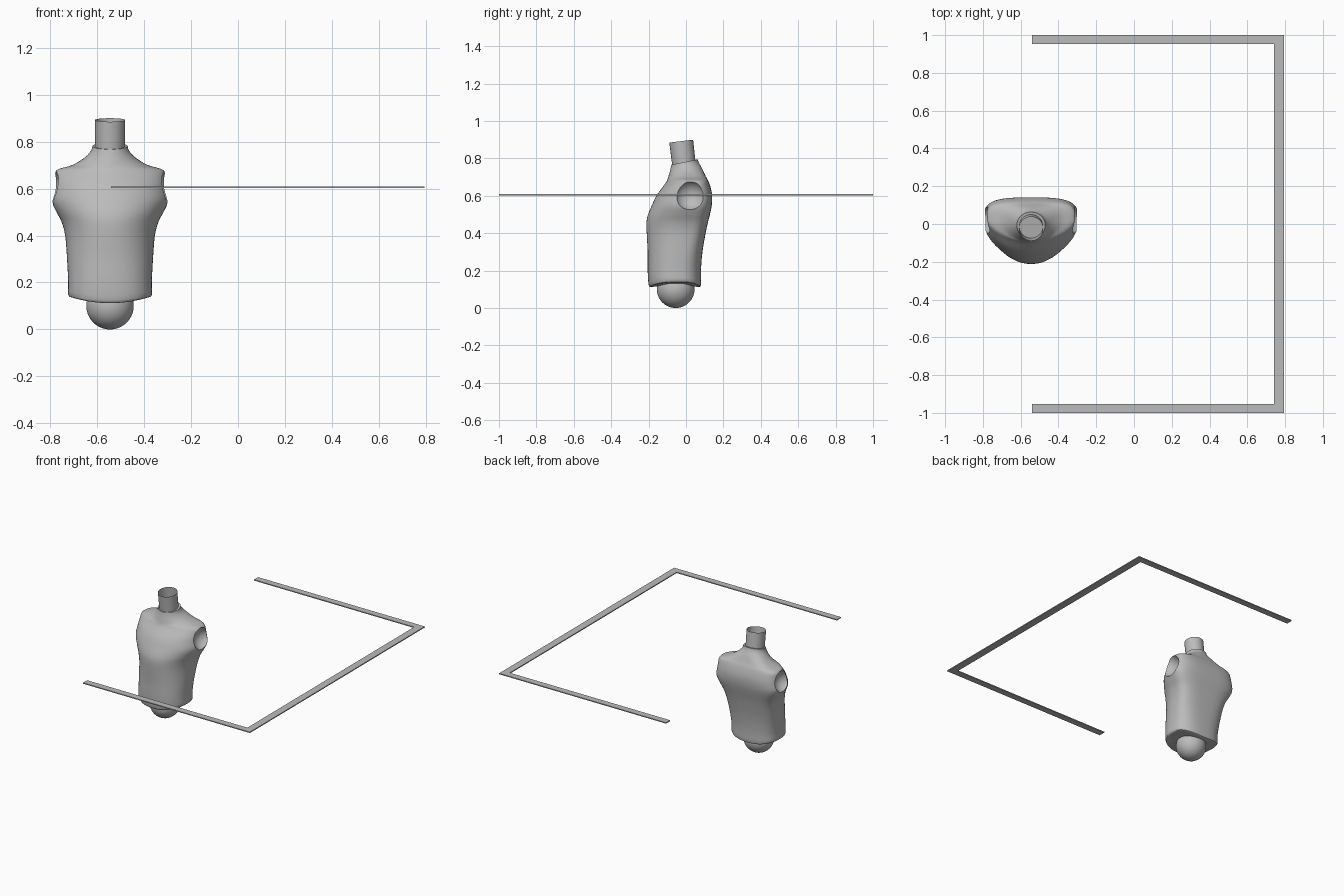
import bpy
import bmesh
from math import cos, sin, tau, copysign
from mathutils import Matrix, Vector

if "Cube" in bpy.data.objects:
    bpy.data.objects.remove(bpy.data.objects["Cube"])

BODY_X = -0.545
SIDES = 64

grey = bpy.data.materials.new("plain_grey")
grey.use_nodes = True
grey.diffuse_color = (0.5, 0.5, 0.5, 1)
grey.node_tree.nodes["Principled BSDF"].inputs["Base Color"].default_value = (0.5, 0.5, 0.5, 1)


def finish(bm, name, smooth=True):
    """Turn a bmesh into a named grey object."""
    bmesh.ops.recalc_face_normals(bm, faces=bm.faces)
    mesh = bpy.data.meshes.new(name)
    bm.to_mesh(mesh)
    bm.free()
    mesh.materials.append(grey)
    obj = bpy.data.objects.new(name, mesh)
    bpy.context.collection.objects.link(obj)
    if smooth:
        shade(obj)
    return obj


def select(obj):
    bpy.ops.object.select_all(action='DESELECT')
    obj.select_set(True)
    bpy.context.view_layer.objects.active = obj


def shade(obj):
    select(obj)
    bpy.ops.object.shade_smooth_by_angle(angle=0.7)


def smoothstep(a, b, v):
    t = min(max((v - a) / (b - a), 0), 1)
    return t * t * (3 - 2 * t)


def spline(rows, steps):
    """Catmull-Rom interpolation between the rows."""
    pts = [Vector(r) for r in rows]
    pts = [pts[0]] + pts + [pts[-1]]
    out = []
    for a, b, c, d in zip(pts, pts[1:], pts[2:], pts[3:]):
        for i in range(steps):
            t = i / steps
            out.append(b + (c - a) * t / 2 + (a * 2 - b * 5 + c * 4 - d) * t ** 2 / 2
                       + (b * 3 - a - c * 3 + d) * t ** 3 / 2)
    return out + [pts[-2]]


# Torso sections: height, half width, front y, back y
SECTIONS = [
    (.112, .165, -.19, .07), (.125, .178, -.2, .08), (.2, .178, -.205, .08),
    (.3, .183, -.205, .088), (.4, .191, -.21, .105), (.46, .207, -.211, .118),
    (.5, .228, -.203, .128), (.55, .25, -.182, .138), (.6, .243, -.158, .14),
    (.64, .238, -.13, .133), (.67, .234, -.108, .123), (.685, .213, -.1, .116),
    (.7, .158, -.096, .106), (.73, .108, -.09, .088), (.76, .082, -.083, .07),
    (.782, .075, -.078, .063),
]


def section_ring(bm, z, half, front, back):
    chest = smoothstep(.15, .55, z)
    collar = smoothstep(.68, .76, z)
    mid = -.05 + .07 * chest - .025 * collar
    n_front = 2.3 - .3 * chest - .3 * smoothstep(.62, .68, z) + .3 * collar
    n_back = 2.7 + .8 * chest - 1.5 * collar
    arch = .025 * (1 - smoothstep(.11, .2, z))
    ring = []
    for i in range(SIDES):
        c, s = cos(tau * i / SIDES), sin(tau * i / SIDES)
        n = n_back if s > 0 else n_front
        depth = back - mid if s > 0 else mid - front
        u = copysign(abs(c) ** (2 / n), c)
        y = mid + depth * copysign(abs(s) ** (2 / n), s)
        height = z + arch * u * u + .2 * collar * y
        ring.append(bm.verts.new((BODY_X + half * u, y, height)))
    return ring


# Torso
bm = bmesh.new()
rings = [section_ring(bm, *row) for row in spline(SECTIONS, 3)]
for low, high in zip(rings, rings[1:]):
    for i in range(SIDES):
        j = (i + 1) % SIDES
        bm.faces.new((low[i], low[j], high[j], high[i]))
for ring in (rings[0], rings[-1]):
    centre = bm.verts.new(sum((v.co for v in ring), Vector()) / SIDES)
    for i in range(SIDES):
        bm.faces.new((ring[i], ring[(i + 1) % SIDES], centre))
torso = finish(bm, "torso", smooth=False)

# Hollow ball sockets at both shoulders
for side in (-1, 1):
    bm = bmesh.new()
    place = Matrix.Translation((BODY_X + side * .272, .02, .603))
    bmesh.ops.create_uvsphere(bm, u_segments=40, v_segments=24, radius=.083, matrix=place)
    cutter = finish(bm, "socket_cutter")
    cutter.hide_render = True
    cut = torso.modifiers.new("socket", 'BOOLEAN')
    cut.operation = 'DIFFERENCE'
    cut.solver = 'EXACT'
    cut.object = cutter
    select(torso)
    bpy.ops.object.modifier_apply(modifier=cut.name)
    bpy.data.objects.remove(cutter)
shade(torso)

# Open neck tube, leaning forward
bm = bmesh.new()
lean = Matrix.Translation((BODY_X, -.017, .82)) @ Matrix.Rotation(.12, 4, 'X')
bmesh.ops.create_cone(bm, cap_ends=False, segments=48, radius1=.063, radius2=.064,
                      depth=.145, matrix=lean)
finish(bm, "neck")

# Waist ball joint
bm = bmesh.new()
bmesh.ops.create_uvsphere(bm, u_segments=48, v_segments=28, radius=.101,
                          matrix=Matrix.Translation((BODY_X, -.055, .101)))
finish(bm, "waist_ball")

# Thin three-sided frame
OUTLINE = [(-.54, -1), (.795, -1), (.795, 1), (-.54, 1),
           (-.54, .953), (.742, .953), (.742, -.953), (-.54, -.953)]
bm = bmesh.new()
verts = [bm.verts.new((x, y, .602)) for x, y in OUTLINE]
face = bm.faces.new(verts)
extruded = bmesh.ops.extrude_face_region(bm, geom=[face])
top = [v for v in extruded["geom"] if isinstance(v, bmesh.types.BMVert)]
bmesh.ops.translate(bm, verts=top, vec=(0, 0, .007))
finish(bm, "frame", smooth=False)
